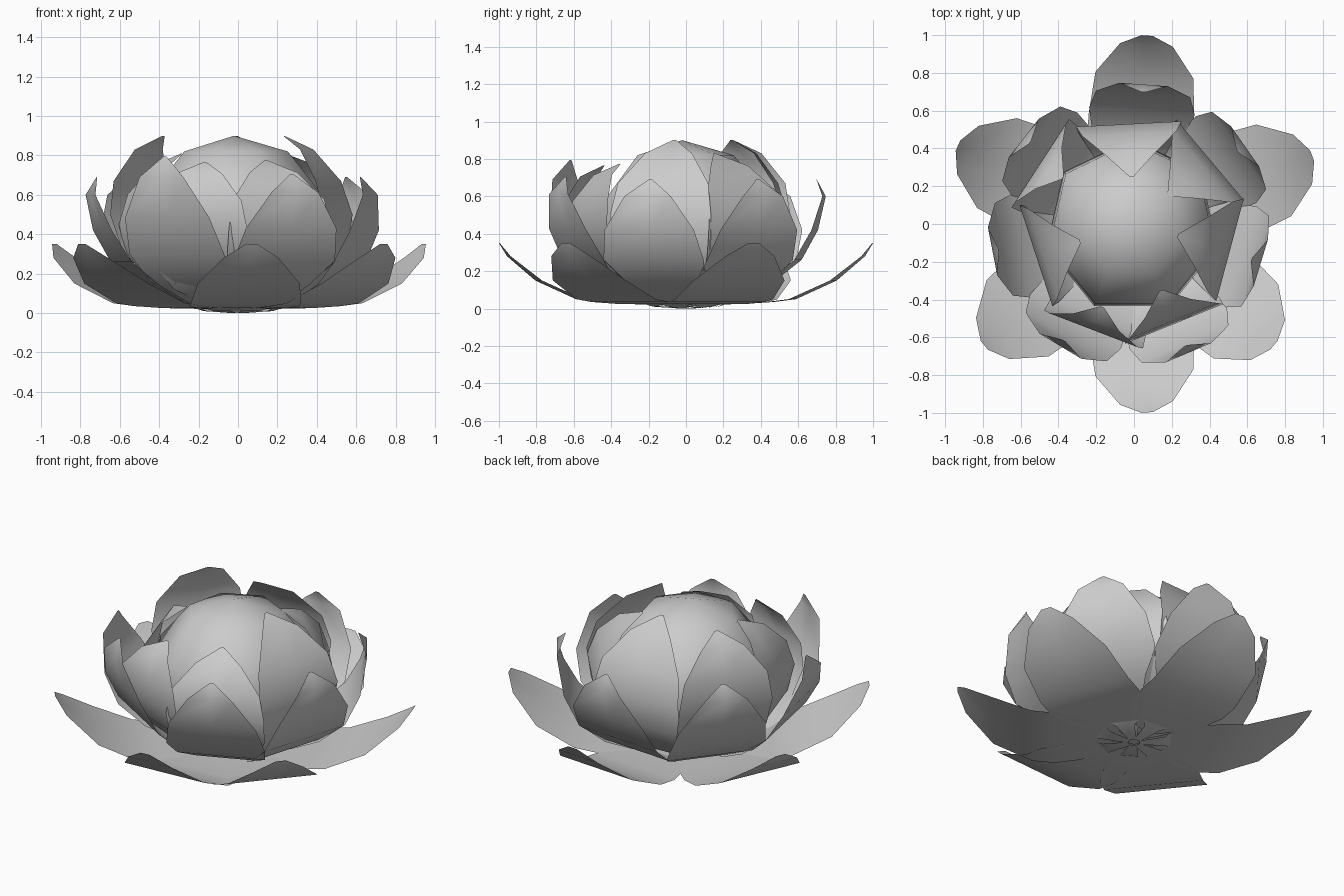
import bpy, bmesh, math
from mathutils import Vector

if "Cube" in bpy.data.objects:
    bpy.data.objects.remove(bpy.data.objects["Cube"], do_unlink=True)

grey = bpy.data.materials.new("petal_grey")
grey.use_nodes = True
colour = (0.6, 0.6, 0.6, 1)
grey.diffuse_color = colour
grey.node_tree.nodes["Principled BSDF"].inputs["Base Color"].default_value = colour


def finish(name, bm):
    mesh = bpy.data.meshes.new(name)
    bm.to_mesh(mesh)
    bm.free()
    mesh.materials.append(grey)
    mesh.shade_smooth()
    obj = bpy.data.objects.new(name, mesh)
    bpy.context.collection.objects.link(obj)


def petal(name, rows, azimuth, lean=0.0, height=1.0):
    """Bend a flat strip outwards along rows of (radius, height, half width)."""
    a = math.radians(azimuth)
    out = Vector((math.cos(a), math.sin(a), 0))
    side = Vector((-math.sin(a), math.cos(a), 0))
    top = rows[-1][1]
    bm = bmesh.new()
    grid = []
    for r, z, w in rows:
        centre = out * (r + lean * (z / top) ** 2) + Vector((0, 0, z * height))
        grid.append([bm.verts.new(centre + side * (w * u)) for u in (-1, 0, 1)])
    for low, high in zip(grid, grid[1:]):
        for c in range(2):
            bm.faces.new((low[c], high[c], high[c + 1], low[c + 1]))
    finish(name, bm)


# Central bud: seven-sided smooth ball, one corner to the back, slightly wider below
bm = bmesh.new()
rings = [(0.27, 0.82), (0.45, 0.6), (0.465, 0.33), (0.28, 0.11)]
sides = 7
loops = [[bm.verts.new((r * math.sin(math.tau * i / sides) - 0.01,
                        r * math.cos(math.tau * i / sides) - 0.015, z))
          for i in range(sides)] for r, z in rings]
peak = bm.verts.new((-0.02, -0.02, 0.9))
base = bm.verts.new((-0.01, -0.015, 0.03))
for i in range(sides):
    j = (i + 1) % sides
    bm.faces.new((peak, loops[0][j], loops[0][i]))
    for upper, lower in zip(loops, loops[1:]):
        bm.faces.new((upper[i], upper[j], lower[j], lower[i]))
    bm.faces.new((base, loops[-1][i], loops[-1][j]))
finish("bud", bm)

# Low, spreading outer petals: azimuth, lean
outer = [(0.12, 0.02, 0.07), (0.3, 0.025, 0.23), (0.45, 0.035, 0.28), (0.57, 0.05, 0.28),
         (0.79, 0.15, 0.26), (0.95, 0.28, 0.14), (1.0, 0.35, 0.03)]
for i, (az, lean) in enumerate([(86, 0), (21, 0.01), (-41, -0.02), (-86, 0), (219, 0.02), (156, 0.02)]):
    petal(f"outer_petal_{i + 1}", outer, az, lean)

# Upright middle petals: azimuth, lean, height factor
middle = [(0.03, 0, 0.02), (0.17, 0.01, 0.05), (0.3, 0.06, 0.17), (0.45, 0.14, 0.25), (0.6, 0.26, 0.28),
          (0.69, 0.42, 0.25), (0.74, 0.6, 0.13), (0.7, 0.69, 0.01)]
for i, (az, lean, h) in enumerate([(86, 0, 1), (35, -0.03, 1), (-17, -0.05, 1), (-67, 0, 1.02),
                                   (239, 0.02, 1.15), (191, 0.03, 1), (142, 0, 1)]):
    petal(f"middle_petal_{i + 1}", middle, az, lean, h)

# Tall inner petals folding over the bud: azimuth, lean, height factor
inner = [(0.03, 0.01, 0.02), (0.17, 0.03, 0.06), (0.38, 0.14, 0.2), (0.5, 0.32, 0.27),
         (0.53, 0.5, 0.28), (0.48, 0.67, 0.25), (0.37, 0.83, 0.13), (0.25, 0.9, 0.01)]
for i, (az, lean, h) in enumerate([(93, 0, 1), (40, -0.01, 0.92), (-15, -0.01, 1), (-68, 0.13, 0.86),
                                   (249, 0.22, 0.85), (198, 0.05, 0.9), (147, 0.2, 1)]):
    petal(f"inner_petal_{i + 1}", inner, az, lean, h)
